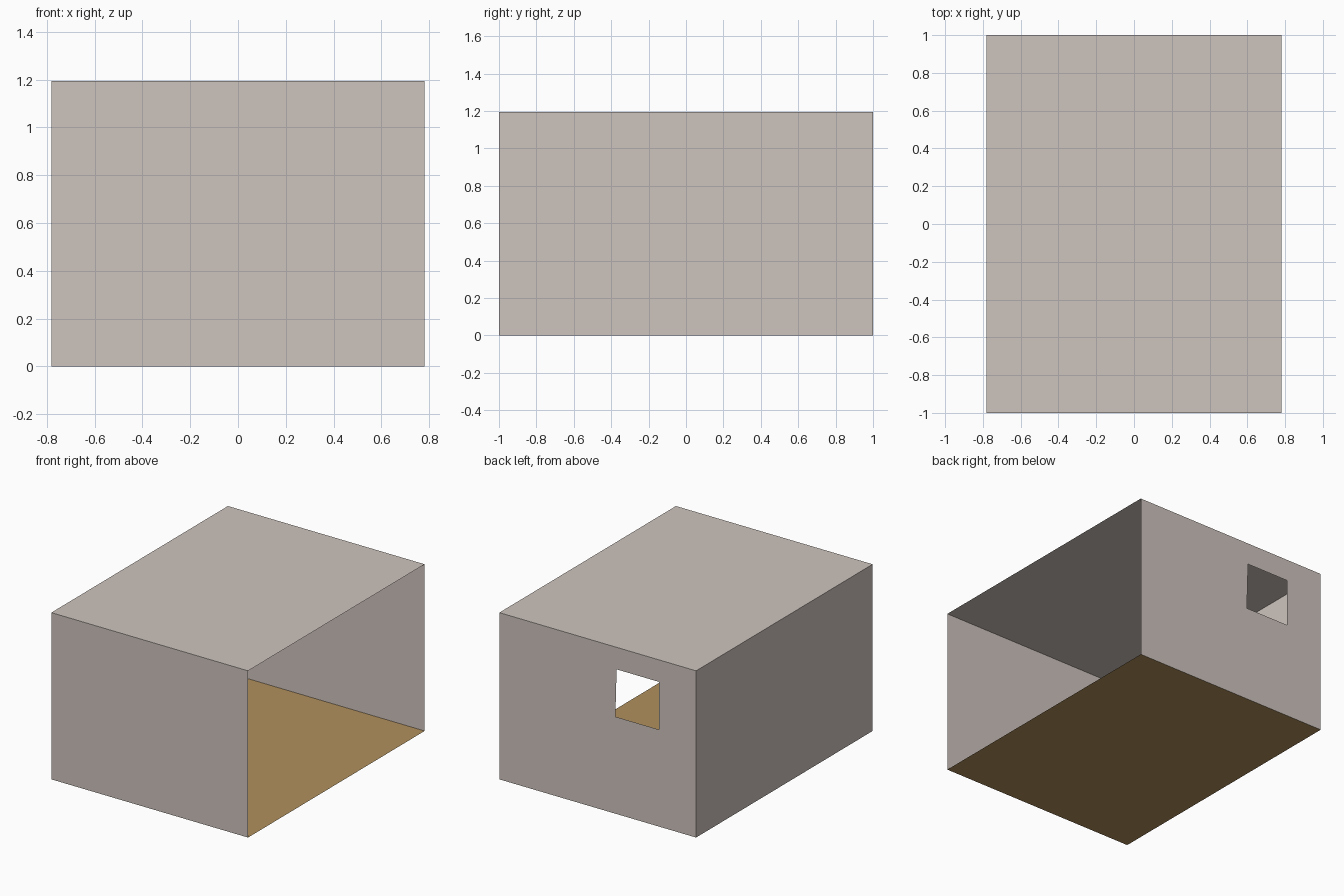
import bpy

if "Cube" in bpy.data.objects:
    bpy.data.objects.remove(bpy.data.objects["Cube"])

X, Y, H = 0.78, 1.0, 1.195  # half width, half depth, height


def srgb(r, g, b):
    def lin(c):
        c /= 255
        return c / 12.92 if c <= 0.04045 else ((c + 0.055) / 1.055) ** 2.4
    return (lin(r), lin(g), lin(b), 1.0)


def material(name, colour):
    mat = bpy.data.materials.new(name)
    mat.diffuse_color = colour
    mat.use_nodes = True
    mat.node_tree.nodes["Principled BSDF"].inputs["Base Color"].default_value = mat.diffuse_color
    return mat


plaster = material("warm_grey_plaster", srgb(206, 196, 189))
wood = material("wood_brown", srgb(176, 144, 94))


def sheet(name, verts, faces, mat):
    mesh = bpy.data.meshes.new(name)
    mesh.from_pydata(verts, [], faces)
    mesh.materials.append(mat)
    obj = bpy.data.objects.new(name, mesh)
    bpy.context.collection.objects.link(obj)
    return obj


QUAD = [(0, 1, 2, 3)]

# Floor and flat roof
for name, z, mat in (("floor", 0, wood), ("roof", H, plaster)):
    sheet(name, [(-X, -Y, z), (X, -Y, z), (X, Y, z), (-X, Y, z)], QUAD, mat)

# Solid front and left walls (the right side stays open)
sheet("front_wall", [(-X, -Y, 0), (X, -Y, 0), (X, -Y, H), (-X, -Y, H)], QUAD, plaster)
sheet("left_wall", [(-X, Y, 0), (-X, -Y, 0), (-X, -Y, H), (-X, Y, H)], QUAD, plaster)

# Back wall: ring of four faces around the window opening
outer = [(X, Y, 0), (-X, Y, 0), (-X, Y, H), (X, Y, H)]
window = [(-0.14, Y, 0.695), (-0.486, Y, 0.695), (-0.486, Y, 1.037), (-0.15, Y, 1.037)]
ring = [(i, (i + 1) % 4, (i + 1) % 4 + 4, i + 4) for i in range(4)]
sheet("back_wall", outer + window, ring, plaster)
